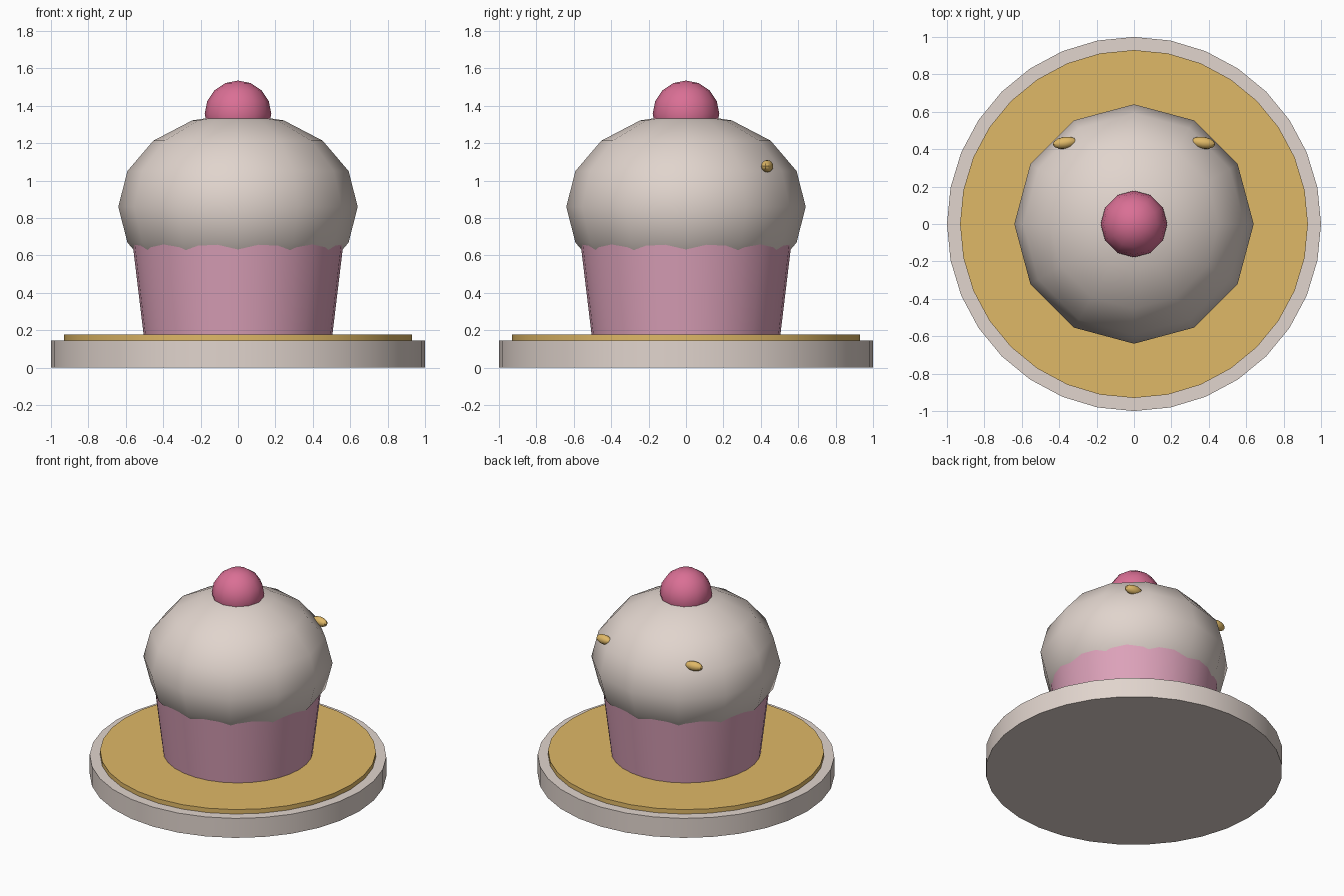
import bpy
import math

default_cube = bpy.data.objects.get("Cube")
if default_cube:
    bpy.data.objects.remove(default_cube, do_unlink=True)


def make_material(name, rgb):
    mat = bpy.data.materials.new(name)
    mat.use_nodes = True
    color = (*rgb, 1.0)
    mat.diffuse_color = color
    mat.node_tree.nodes["Principled BSDF"].inputs["Base Color"].default_value = color
    return mat


cream = make_material("cream", (0.75, 0.66, 0.61))
gold = make_material("gold", (0.74, 0.48, 0.135))
pink = make_material("soft pink", (0.72, 0.36, 0.49))
cherry_pink = make_material("cherry pink", (0.70, 0.16, 0.30))


def finish(name, mat):
    obj = bpy.context.object
    obj.name = name
    obj.data.materials.append(mat)
    bpy.ops.object.transform_apply(location=False, rotation=True, scale=True)
    bpy.ops.object.shade_smooth_by_angle(angle=math.radians(30))
    return obj


def add_round(name, mat, z_low, z_high, r_low, r_high):
    """Upright round part between two heights."""
    bpy.ops.mesh.primitive_cone_add(vertices=32, radius1=r_low, radius2=r_high,
                                    depth=z_high - z_low,
                                    location=(0, 0, (z_low + z_high) / 2))
    return finish(name, mat)


def add_ball(name, mat, location, scale, yaw=0.0):
    """Low-poly ellipsoid."""
    bpy.ops.mesh.primitive_uv_sphere_add(segments=12, ring_count=8, radius=1,
                                         location=location, rotation=(0, 0, yaw))
    bpy.context.object.scale = scale
    return finish(name, mat)


# Serving plate with its gold inlay
add_round("plate", cream, 0, 0.145, 1, 1)
add_round("plate_inlay", gold, 0.14, 0.178, 0.93, 0.93)

# Cake: tapered cup, domed frosting and a cherry
add_round("cup", pink, 0.17, 0.7, 0.504, 0.568)
add_ball("frosting", cream, (0, 0, 0.86), (0.64, 0.64, 0.5))
add_ball("cherry", cherry_pink, (0, 0, 1.357), (0.178, 0.178, 0.178))

# Sprinkles half sunk in the back of the frosting
for side, label in ((1, "left"), (-1, "right")):
    add_ball(f"sprinkle_{label}", gold, (side * 0.37, 0.434, 1.077),
             (0.065, 0.032, 0.033), yaw=-side * math.radians(8))
